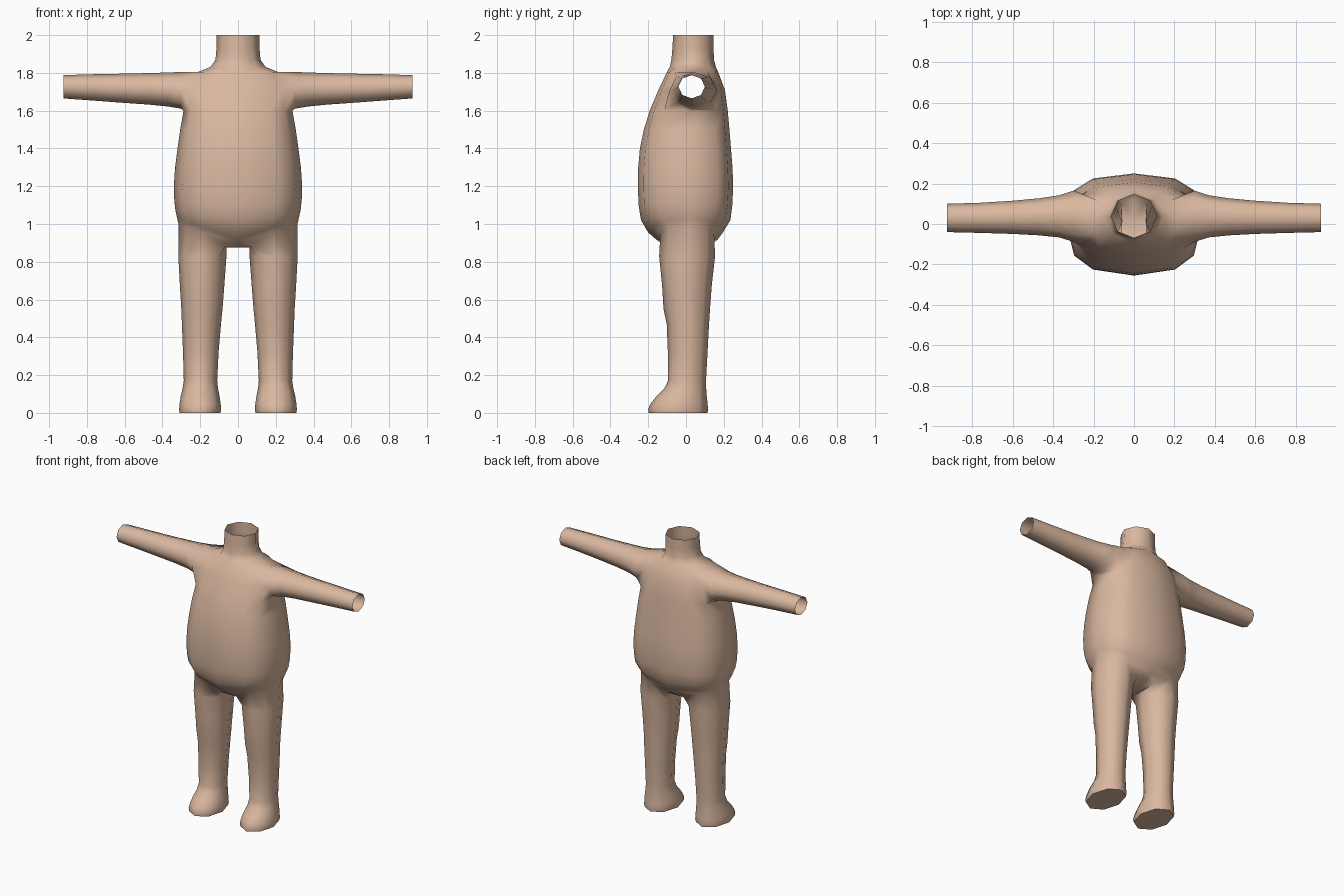
import bpy, bmesh, math

if "Cube" in bpy.data.objects:
    bpy.data.objects.remove(bpy.data.objects["Cube"])

skin = bpy.data.materials.new("warm tan skin")
skin.diffuse_color = (0.70, 0.48, 0.35, 1)
skin.use_nodes = True
skin.node_tree.nodes["Principled BSDF"].inputs["Base Color"].default_value = skin.diffuse_color

bm = bmesh.new()
CY = 0.02  # depth of the side seam


def verts(points):
    return [bm.verts.new(p) for p in points]


def face(*vs):
    bm.faces.new(vs)


def half_ring(z, w, front, back, rise=0.0):
    """Seven points of a torso slice, front centre -> side -> back centre."""
    shape = [(0, 1, 0), (.6, .89, .4), (.87, .64, .75), (1, 0, 1)]
    pts = [(w * x, CY + (front - CY) * y, z + rise * r) for x, y, r in shape]
    pts += [(w * x, CY + (back - CY) * y, z + rise * r) for x, y, r in shape[2::-1]]
    return verts(pts)


def neck_ring(z, w, front, back):
    """Five points of an octagonal neck slice."""
    c, r = (front + back) / 2, (back - front) / 2
    return verts([(w * math.sin(a * math.pi / 4), c - r * math.cos(a * math.pi / 4), z)
                  for a in range(5)])


def skin_rings(a, b, closed=False, skip=()):
    n = len(a)
    for i in range(n if closed else n - 1):
        if i not in skip:
            j = (i + 1) % n
            face(a[i], a[j], b[j], b[i])


# Torso: half slices (z, half width, front y, back y, rise towards the side)
slices = [(.915, .315, -.155, .165, .085), (.955, .322, -.200, .195, .075),
          (1.02, .331, -.238, .235, .05), (1.10, .337, -.251, .245, .02),
          (1.20, .340, -.255, .250, 0), (1.30, .333, -.253, .246, 0),
          (1.40, .320, -.244, .238, 0), (1.50, .306, -.223, .230, 0),
          (1.60, .288, -.192, .221, 0), (1.71, .270, -.146, .206, 0),
          (1.80, .210, -.103, .172, .006)]
torso = [half_ring(*s) for s in slices]
for k, (a, b) in enumerate(zip(torso, torso[1:])):
    skin_rings(a, b, skip=(2, 3) if k >= len(torso) - 3 + 0 and k >= 8 else ())
low, mid, top = torso[8:11]

# Neck, open at the top
necks = [neck_ring(1.832, .145, -.086, .158), neck_ring(1.87, .119, -.077, .148),
         neck_ring(1.93, .114, -.072, .146), neck_ring(2.0, .113, -.068, .146)]
n = necks[0]
face(top[0], top[1], n[1], n[0])
face(top[1], top[2], n[1])
face(top[2], top[3], n[2], n[1])
face(top[3], top[4], n[3], n[2])
face(top[4], top[5], n[3])
face(top[5], top[6], n[4], n[3])
for a, b in zip(necks, necks[1:]):
    skin_rings(a, b)

# Arm grown from the eight-sided shoulder hole, open at the wrist
loop = [top[3], top[4], mid[4], low[4], low[3], low[2], mid[2], top[2]]
for x, y0, y1, z0, z1 in [(.30, -.088, .165, 1.610, 1.805), (.37, -.066, .142, 1.622, 1.802),
                          (.47, -.056, .127, 1.632, 1.799), (.60, -.049, .115, 1.641, 1.796),
                          (.76, -.044, .105, 1.653, 1.793), (.925, -.040, .100, 1.665, 1.788)]:
    ring = verts([(x, (y0 + y1) / 2 + (y1 - y0) / 2 * math.sin(i * math.pi / 4),
                   (z0 + z1) / 2 + (z1 - z0) / 2 * math.cos(i * math.pi / 4)) for i in range(8)])
    skin_rings(loop, ring, closed=True)
    loop = ring

# Crotch strip joining the two legs
base = torso[0]
q = verts([(0, -.11, .885), (0, .02, .875), (0, .12, .885)])
p = verts([(.065, -.11, .885), (.06, .02, .875), (.065, .12, .885)])
face(base[0], base[1], p[0])
face(base[0], p[0], q[0])
skin_rings(q, p)
face(base[6], p[2], base[5])
face(base[6], q[2], p[2])

# Leg and foot: octagon slices (z, inner x, outer x, front y, back y)
loop = [p[0]] + base[1:6] + [p[2], p[1]]
for z, x0, x1, y0, y1 in [(.83, .061, .316, -.142, .154), (.68, .072, .308, -.127, .137),
                          (.55, .082, .300, -.119, .127), (.47, .090, .297, -.102, .122),
                          (.32, .103, .291, -.096, .114), (.17, .110, .287, -.096, .106),
                          (.13, .106, .293, -.114, .107), (.09, .098, .303, -.155, .110),
                          (.05, .092, .309, -.187, .114), (.02, .089, .312, -.200, .117),
                          (0, .093, .309, -.198, .114)]:
    ring = verts([((x0 + x1) / 2 + (x1 - x0) / 2 * math.sin(i * math.pi / 4),
                   (y0 + y1) / 2 - (y1 - y0) / 2 * math.cos(i * math.pi / 4), z)
                  for i in range(-1, 7)])
    skin_rings(loop, ring, closed=True)
    loop = ring
face(*loop)  # sole

# Mirror the half body and weld the seam
geom = bm.verts[:] + bm.edges[:] + bm.faces[:]
bmesh.ops.mirror(bm, geom=geom, axis='X', merge_dist=0.0005)
bmesh.ops.remove_doubles(bm, verts=bm.verts[:], dist=0.0005)
loose = [v for v in bm.verts if not v.link_faces]
bmesh.ops.delete(bm, geom=loose, context='VERTS')
bmesh.ops.recalc_face_normals(bm, faces=bm.faces[:])

mesh = bpy.data.meshes.new("body")
bm.to_mesh(mesh)
bm.free()
body = bpy.data.objects.new("body", mesh)
bpy.context.collection.objects.link(body)
mesh.materials.append(skin)
bpy.context.view_layer.objects.active = body
body.select_set(True)
bpy.ops.object.shade_smooth_by_angle(angle=math.radians(65))
